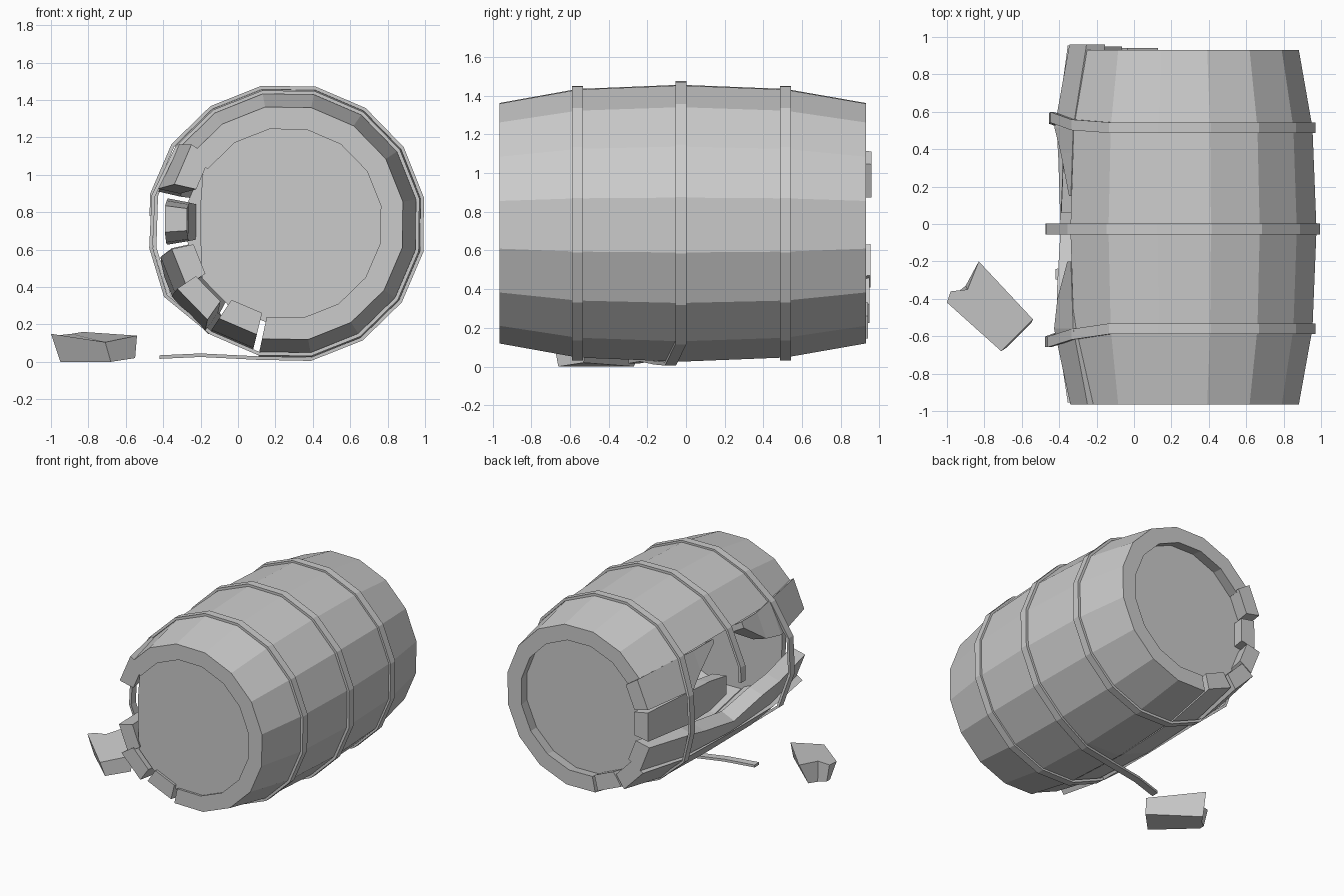
import bpy, bmesh, math
from mathutils import Vector

if "Cube" in bpy.data.objects:
    bpy.data.objects.remove(bpy.data.objects["Cube"])

CX, CZ, STEP, START = 0.26, 0.741, 22.5, 10.5
PROFILE = [(-0.965, .632), (-0.56, .706), (-0.03, .728), (0.515, .706), (0.93, .632)]
THICK = 0.12


def radius(y):
    """Bulging barrel radius at station y."""
    y = min(max(y, PROFILE[0][0]), PROFILE[-1][0])
    for (y0, r0), (y1, r1) in zip(PROFILE, PROFILE[1:]):
        if y <= y1:
            return r0 + (r1 - r0) * (y - y0) / (y1 - y0)


def ang(k):
    return math.radians(START + STEP * k)


def polar(k, r, y):
    return Vector((CX + r * math.cos(ang(k)), y, CZ + r * math.sin(ang(k))))


def corner(k, r, y):
    """Point on the flat-sided outline; fractional k lies on the chord."""
    f = math.floor(k + 1e-6)
    return polar(f, r, y).lerp(polar(f + 1, r, y), max(k - f, 0))


def finish(name, verts, faces):
    bm = bmesh.new()
    vs = [bm.verts.new(v) for v in verts]
    for f in faces:
        bm.faces.new([vs[i] for i in f])
    bmesh.ops.recalc_face_normals(bm, faces=bm.faces)
    me = bpy.data.meshes.new(name)
    bm.to_mesh(me)
    bm.free()
    ob = bpy.data.objects.new(name, me)
    bpy.context.collection.objects.link(ob)
    return ob


def sweep(name, sections, closed=False):
    """Skin a list of equal-sized cross-section loops."""
    n, m = len(sections[0]), len(sections)
    verts = [v for s in sections for v in s]
    faces = []
    for i in range(m if closed else m - 1):
        a, b = i * n, ((i + 1) % m) * n
        for j in range(n):
            faces.append((a + j, a + (j + 1) % n, b + (j + 1) % n, b + j))
    if not closed:
        faces += [tuple(range(n)), tuple(range((m - 1) * n, m * n))]
    return finish(name, verts, faces)


def stave(name, stations):
    """Board from stations (y, low k, high k, dx, dz)."""
    secs = []
    for y, lo, hi, dx, dz in stations:
        r, d = radius(y), Vector((dx, 0, dz))
        secs.append([corner(lo, r, y) + d, corner(hi, r, y) + d,
                     corner(hi, r - THICK, y) + d, corner(lo, r - THICK, y) + d])
    return sweep(name, secs)


def strip(name, pts, closed=False, w=0.0285, t=0.019):
    """Flat iron band through (position, outward normal) pairs."""
    side = Vector((0, w, 0))
    return sweep(name, [[p - side, p + side, p + side + n * t, p - side + n * t]
                        for p, n in pts], closed)


# Intact shell: eleven joined staves, swept around the axis
shell = []
for k in range(11, 23):
    outer = [polar(k, r, y) for y, r in PROFILE]
    inner = [polar(k, r - THICK, y) for y, r in reversed(PROFILE)]
    shell.append(outer + inner)
m = len(shell[0])
verts = [v for s in shell for v in s]
faces = []
for i in range(11):
    for j in range(m):
        faces.append((i * m + j, i * m + (j + 1) % m,
                      (i + 1) * m + (j + 1) % m, (i + 1) * m + j))
for base in (0, 11 * m):
    for j in range(4):
        faces.append((base + j, base + j + 1, base + m - 2 - j, base + m - 1 - j))
finish("barrel_shell", verts, faces)

# Loosened and broken staves on the left
stave("bottom_stave", [(y, 10.03, 10.92, -.01, .015) for y in (-.965, -.56, -.03, .515, .94)])
stave("lower_stave", [(-.965, 9.03, 9.97, -.06, 0), (-.56, 9.03, 9.97, -.03, 0),
                      (-.03, 9.03, 9.97, 0, 0), (.515, 9.03, 9.97, -.02, 0),
                      (.95, 9.03, 9.97, -.03, 0)])
stave("notched_stave", [(-.955, 8.1, 8.95, 0, 0), (-.56, 8.2, 8.95, 0, 0),
                        (-.35, 8.3, 8.97, 0, 0), (-.03, 8.6, 8.97, 0, 0),
                        (.35, 8.35, 8.97, 0, 0), (.515, 8.2, 8.97, 0, 0),
                        (.955, 8.08, 8.95, 0, 0)])
stave("side_stave_stub", [(.93, 7.05, 7.95, .035, 0), (.515, 7.05, 7.95, .055, 0),
                          (.25, 7.1, 7.9, .06, 0), (.06, 7.2, 7.7, .06, 0)])
stave("upper_stave_rear_stub", [(.96, 6.03, 6.97, .01, .02), (.515, 6.03, 6.95, 0, .01),
                                (.38, 6.03, 6.6, 0, 0), (.15, 6.03, 6.12, 0, 0)])
stave("upper_stave_front_stub", [(-.965, 6.03, 6.97, .015, .07), (-.56, 6.03, 6.97, 0, .03),
                                 (-.4, 6.03, 6.75, 0, 0), (-.2, 6.03, 6.2, 0, 0)])


# Heads: the front one is snapped off along its left edge
def head(name, y0, y1, min_x):
    secs = []
    for y in (y0, y1):
        loop = [polar(k, .54, y) for k in range(16)]
        for v in loop:
            v.x = max(v.x, min_x)
        secs.append(loop)
    sweep(name, secs)


head("front_head", -.94, -.89, -.20)
head("rear_head", .79, .84, -.40)


# Iron hoops
def hoop_point(k, r, y, off=(0, 0, 0)):
    p = polar(k, r, y)
    n = Vector((p.x - CX, 0, p.z - CZ)).normalized()
    return p + Vector(off), n


rear_bend = {6: (0, .015, 0), 7: (-.0, .055, 0), 8: (-.005, .05, 0), 9: (-.03, .02, 0)}
front_bend = {6: (0, -.03, 0), 7: (-.015, -.07, 0), 8: (-.025, -.07, 0), 9: (-.05, -.04, 0)}
for name, y, bend in (("rear_hoop", .515, rear_bend), ("front_hoop", -.56, front_bend)):
    strip(name, [hoop_point(k, .703, y, bend.get(k, (0, 0, 0))) for k in range(16)], True)

# Snapped middle hoop, its lower end sprung out onto the ground
down = Vector((0, 0, -1))
tail = [(.39, -.08, .024), (.10, -.14, .03), (-.20, -.21, .045), (-.42, -.27, .035)]
pts = [(Vector(p), down) for p in reversed(tail)]
pts += [hoop_point(k, .728, -.027) for k in range(13, 24)]
pts.append((corner(7.4, .728, -.027), Vector((-1, 0, 0))))
strip("middle_hoop", pts)

# Broken stave fragment on the ground
top = [(-1, -.42, .15), (-.98, -.36, .14), (-.89, -.35, .15), (-.83, -.20, .16),
       (-.54, -.51, .14), (-.71, -.68, .105)]
base = [(-.95, -.41, 0), (-.95, -.37, 0), (-.90, -.33, 0), (-.86, -.27, 0),
        (-.55, -.53, .02), (-.68, -.66, 0)]
sweep("loose_fragment", [[Vector(p) for p in base], [Vector(p) for p in top]])
